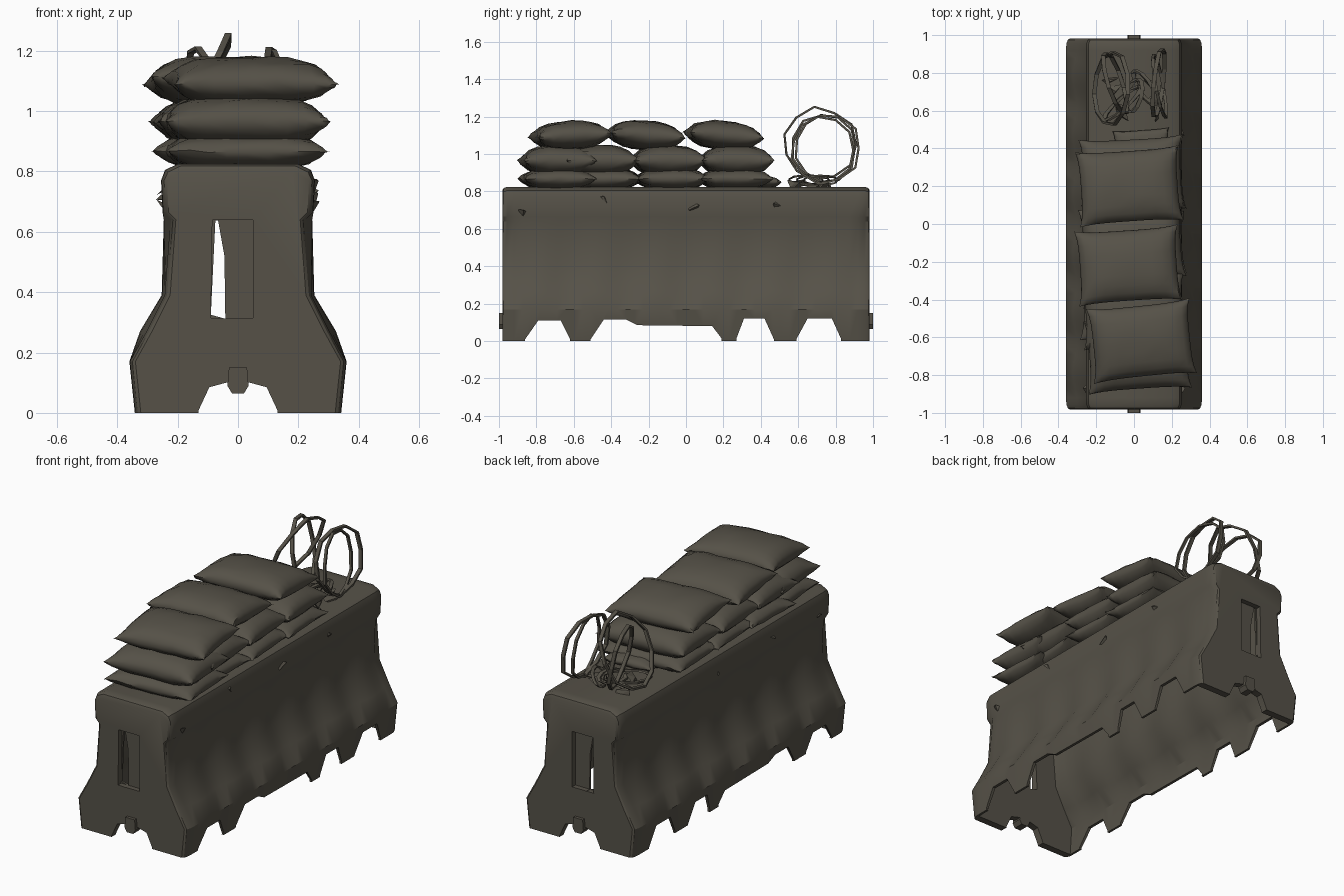
import bpy, bmesh, math, random
from mathutils import Vector, Matrix

random.seed(4)
if "Cube" in bpy.data.objects:
    bpy.data.objects.remove(bpy.data.objects["Cube"])

mat = bpy.data.materials.new("dusty olive grey")
mat.use_nodes = True
colour = (0.092, 0.083, 0.064, 1)
mat.diffuse_color = colour
bsdf = mat.node_tree.nodes["Principled BSDF"]
bsdf.inputs["Base Color"].default_value = colour
bsdf.inputs["Roughness"].default_value = 0.9


def finish(bm, name, angle=None, helper=False):
    bmesh.ops.recalc_face_normals(bm, faces=bm.faces)
    me = bpy.data.meshes.new(name)
    bm.to_mesh(me)
    bm.free()
    ob = bpy.data.objects.new(name, me)
    bpy.context.collection.objects.link(ob)
    me.materials.append(mat)
    ob.hide_render = helper
    if angle:
        smooth(ob, angle)
    return ob


def smooth(ob, angle):
    bpy.ops.object.select_all(action='DESELECT')
    ob.select_set(True)
    bpy.context.view_layer.objects.active = ob
    bpy.ops.object.shade_smooth_by_angle(angle=math.radians(angle))


def loft(name, rings, angle=None, helper=False, closed=False):
    """Skin a row of equal point rings; cap the ends or join them in a loop."""
    bm = bmesh.new()
    rows = [[bm.verts.new(p) for p in r] for r in rings]
    n = len(rows[0])
    for a, b in zip(rows, rows[1:] + rows[:1] if closed else rows[1:]):
        for i in range(n):
            j = (i + 1) % n
            bm.faces.new((a[i], a[j], b[j], b[i]))
    if not closed:
        bm.faces.new(rows[0])
        bm.faces.new(rows[-1])
    return finish(bm, name, angle, helper)


def cut(target, name, rings):
    cutter = loft(name, rings, helper=True)
    mod = target.modifiers.new("cut", 'BOOLEAN')
    mod.operation, mod.object, mod.solver = 'DIFFERENCE', cutter, 'EXACT'
    bpy.ops.object.select_all(action='DESELECT')
    target.select_set(True)
    bpy.context.view_layer.objects.active = target
    bpy.ops.object.modifier_apply(modifier=mod.name)
    bpy.data.objects.remove(cutter)


def mirrored(half):
    return half + [(-x, z) for x, z in reversed(half)]


# Barrier shell: flared feet, upright waist, overhanging cap, rounded ends
half = [(.342, 0), (.36, .17), (.305, .27), (.245, .39), (.226, .64),
        (.25, .665), (.255, .77), (.242, .805), (.2, .825)]


def body_ring(y, inset, drop):
    wave = math.cos(y * 20)
    ring = []
    for x, z in mirrored(half):
        w = abs(x) - inset
        if abs(y) < .93:
            w += {.27: .008 - .012 * wave, .39: -.008 * wave, .64: .02}.get(z, 0)
        ring.append((math.copysign(w, x), y, z - drop * (z > .8)))
    return ring


ends = [(.982, .02, .02), (.975, .01, .007), (.955, .002, 0)]
stations = [(-y, i, d) for y, i, d in ends]
stations += [(-.92 + .046 * k, 0, 0) for k in range(41)] + ends[::-1]
barrier = loft("barrier", [body_ring(*s) for s in stations])

# Thin-walled hollow following the shell, open underneath
hollow = []
for k in range(41):
    ring = body_ring(-.94 + .047 * k, .02, 0)
    hollow.append([(x, y, z - (.1 if z == 0 else .022 * (z > .6))) for x, y, z in ring])
cut(barrier, "cavity", hollow)

# Notches between the feet along both long sides
notches = [[(-.86, .01), (-.79, .11), (-.67, .11), (-.62, .01)],
           [(-.51, .01), (-.44, .115), (-.32, .115), (-.26, .085), (.14, .08), (.19, .015)],
           [(.27, .015), (.31, .12), (.42, .12), (.47, .01)],
           [(.59, .01), (.65, .12), (.78, .12), (.83, .01)]]
for shape in notches:
    shape = [(shape[0][0], -.05)] + shape + [(shape[-1][0], -.05)]
    cut(barrier, "notch", [[(x, y, z) for y, z in shape] for x in (-.5, .5)])

# Arch between the end feet
arch = mirrored([(.14, -.05), (.13, .01), (.095, .085), (.04, .1)])
cut(barrier, "arch", [[(x, y, z) for x, z in arch] for y in (-1.1, 1.1)])

# Recess and slit in each end, with a coupling lug below
recess = [(-.09, .315), (.05, .315), (.05, .64), (-.085, .64)]
slit = [(-.09, .325), (-.042, .312), (-.045, .52), (-.066, .638), (-.075, .638)]
lug = mirrored([(.02, .065), (.035, .09), (.03, .15)])
for s in (-1, 1):
    for shape, depth in ((recess, .952), (slit, .85)):
        cut(barrier, "slot", [[(x, y, z) for x, z in shape] for y in (s * depth, s * 1.1)])
    loft("coupling_lug", [[(x, y, z) for x, z in lug] for y in (s * .94, s * 1.0)], 30)
smooth(barrier, 32)


def sandbag(name, x, y, z, length, depth, height, turn, tilt=0):
    """Plump pillow with a pinched seam and pulled-out corners."""
    bm = bmesh.new()
    n, m = 12, 10
    grid = {}
    for side in (1, -1):
        for i in range(n + 1):
            for j in range(m + 1):
                u = math.sin((i / n - .5) * math.pi)
                v = math.sin((j / m - .5) * math.pi)
                seam = i in (0, n) or j in (0, m)
                if seam and side == -1:
                    grid[side, i, j] = grid[1, i, j]
                    continue
                puff = 0 if seam else ((1 - u ** 4) * (1 - abs(v) ** 2.5)) ** .5
                px = u * (.93 + .07 * v ** 4) * length / 2
                py = v * (.93 + .07 * u ** 4) * depth / 2
                pz = side * puff * height / 2 + random.uniform(-.004, .004)
                grid[side, i, j] = bm.verts.new((px, py, pz))
        for i in range(n):
            for j in range(m):
                bm.faces.new([grid[side, i + a, j + b] for a, b in ((0, 0), (1, 0), (1, 1), (0, 1))])
    place = (Matrix.Translation((x, y, z)) @ Matrix.Rotation(math.radians(turn), 4, 'Z')
             @ Matrix.Rotation(math.radians(tilt), 4, 'X'))
    bm.transform(place)
    finish(bm, name, 50)


# Three layers of sandbags
for y, x, turn, tilt in ((-.62, .04, 6, 3), (-.22, -.03, 4, -4), (.2, -.025, 4, -5)):
    sandbag("top_sandbag", x, y, 1.1, .55, .4, .155, turn, tilt)
for y, x, turn in ((-.69, .02, 4), (-.46, .0, 3), (-.1, -.01, 4), (.265, -.01, 3)):
    sandbag("middle_sandbag", x, y, .965, .55, .39, .165, turn)
for y, x, turn in ((-.69, .02, 4), (-.43, -.01, -2), (-.08, .0, 3), (.26, 0, 3)):
    sandbag("bottom_sandbag", x, y, .867, .54, .39, .12, turn)
sandbag("slumped_sandbag", .04, .43, .85, .3, .14, .06, 4)


def hoop(name, centre, ry, rz, lean, yaw, width=.011, thick=.006):
    """Bent metal hoop standing roughly in the yz plane."""
    rings = []
    for k in range(11):
        a = math.tau * k / 11
        c, s = math.cos(a), math.sin(a)
        wob = 1 + random.uniform(-.05, .05)
        p = Vector((lean * s + yaw * c, ry * c * wob, rz * s * wob)) + Vector(centre)
        out = Vector((0, c, s)) * thick
        flat = Vector((width, 0, 0))
        rings.append([p + out + flat, p - out + flat, p - out - flat, p + out - flat])
    loft(name, rings, closed=True)


# Loose hoops on the back end
hoop("hoop_outer", (-.12, .715, 1.05), .195, .195, .09, .01)
hoop("hoop_inner", (-.1, .745, 1.03), .165, .18, -.04, -.05)
hoop("hoop_left", (.13, .75, 1.03), .18, .185, -.025, .02)
hoop("hoop_left_second", (.135, .73, 1.02), .165, .175, -.02, -.03, .008)
for k in range(3):
    hoop("fallen_hoop", (-.06 + .06 * k, .64 + .04 * k, .86), .09, .025, .04, .09 - .07 * k)


def scrap(name, at, size):
    """Small jagged chip."""
    bm = bmesh.new()
    pts = [Vector([random.uniform(-1, 1) * s for s in size]) + Vector(at) for _ in range(6)]
    bmesh.ops.convex_hull(bm, input=[bm.verts.new(p) for p in pts])
    finish(bm, name)


# Chips along the cap edges and rubble between bags and hoops
for s in (-1, 1):
    for y in (-.88, -.42, .05, .5):
        scrap("cap_chip", (s * .25, y, random.choice((.68, .72, .75))), (.022, .04, .03))
for k in range(6):
    scrap("rubble", (random.uniform(-.14, .12), random.uniform(.52, .82), .835), (.05, .05, .03))
